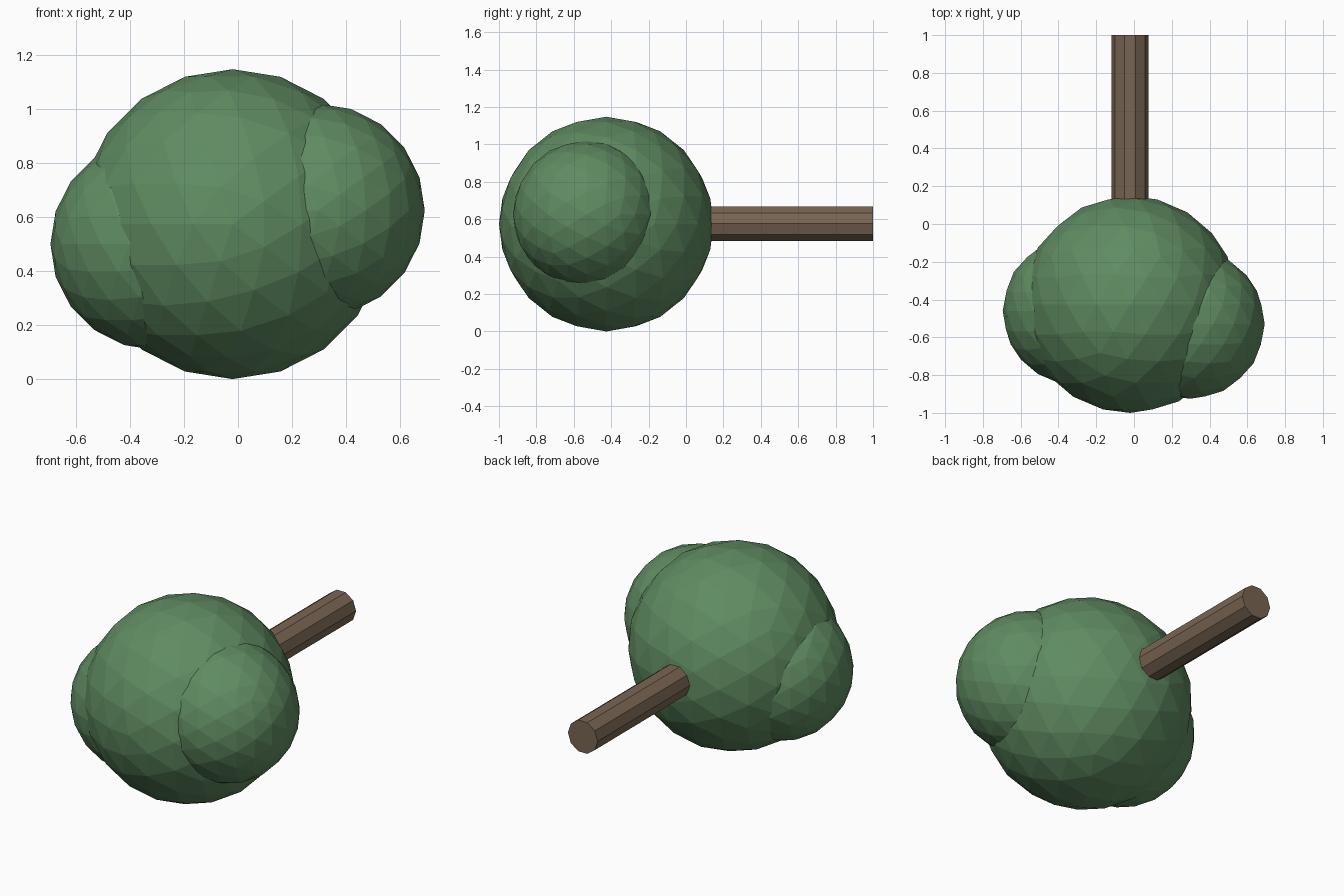
import bpy
from math import radians

cube = bpy.data.objects.get("Cube")
if cube:
    bpy.data.objects.remove(cube, do_unlink=True)


def make_material(name, rgb):
    mat = bpy.data.materials.new(name)
    mat.use_nodes = True
    mat.diffuse_color = (*rgb, 1)
    mat.node_tree.nodes["Principled BSDF"].inputs["Base Color"].default_value = (*rgb, 1)
    return mat


def finish(name, mat):
    obj = bpy.context.object
    obj.name = name
    obj.data.materials.append(mat)
    bpy.ops.object.shade_flat()
    return obj


leaf_green = make_material("leaf green", (0.115, 0.26, 0.12))
bark_brown = make_material("bark brown", (0.19, 0.13, 0.085))

# The tree lies on its crown, with the trunk pointing to the back
LYING = radians(-90)

# Crown: one large faceted ball and two smaller ones at its sides
crown = {
    "crown_centre": ((-0.02, -0.426, 0.574), 0.574),
    "crown_left": ((0.297, -0.53, 0.625), 0.395),
    "crown_right": ((-0.302, -0.46, 0.5), 0.393),
}
for name, (centre, radius) in crown.items():
    bpy.ops.mesh.primitive_ico_sphere_add(
        subdivisions=3, radius=radius, location=centre, rotation=(LYING, 0, 0))
    finish(name, leaf_green)

# Trunk: ten-sided log running from inside the crown to the back end
start, end = -0.3, 1.0
bpy.ops.mesh.primitive_cylinder_add(
    vertices=10, radius=0.0975, depth=end - start,
    location=(-0.021, (start + end) / 2, 0.576), rotation=(LYING, radians(18), 0))
finish("trunk", bark_brown)
